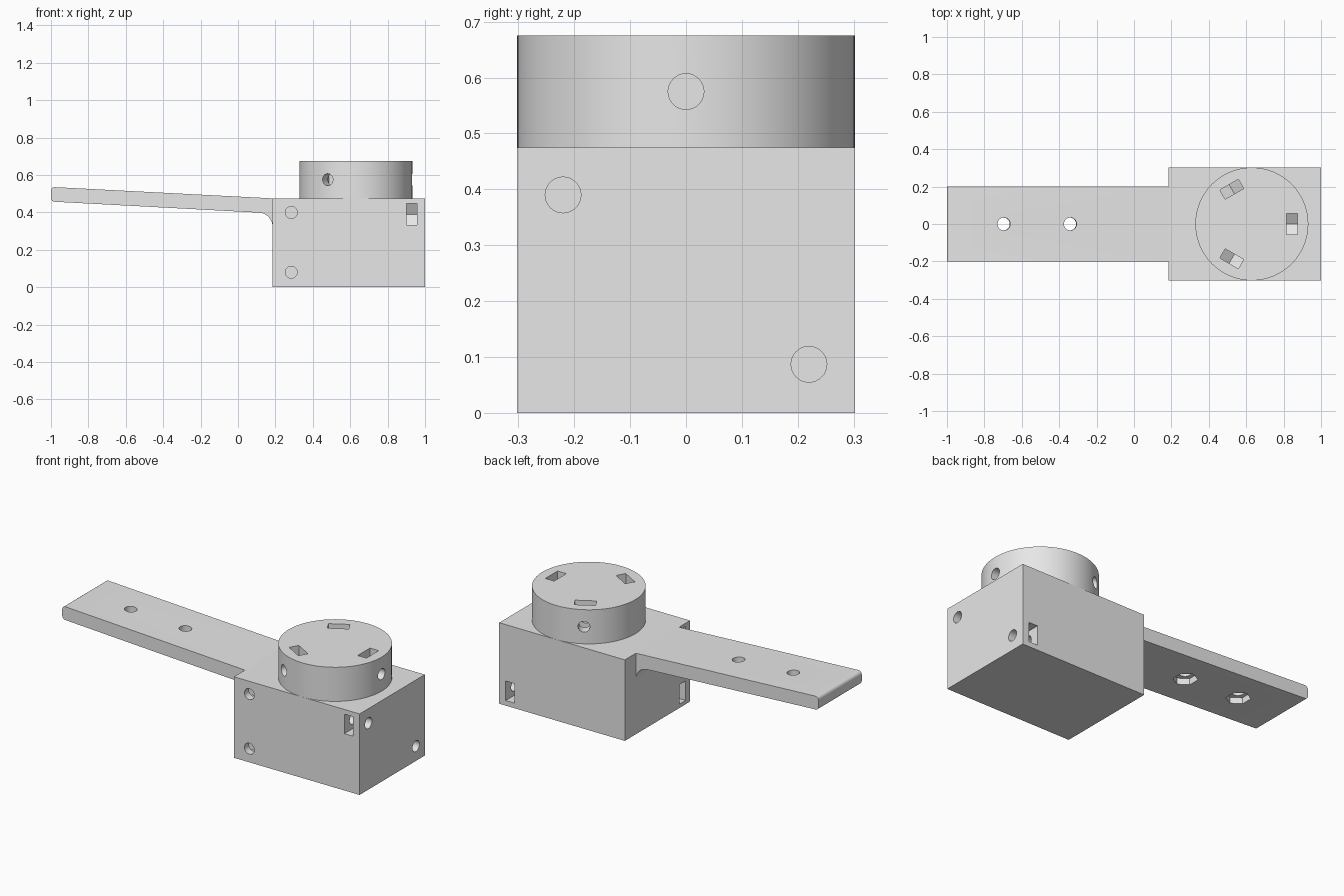
import bpy
import bmesh
from math import sin, cos, pi, radians
from mathutils import Vector

cube = bpy.data.objects.get("Cube")
if cube:
    bpy.data.objects.remove(cube, do_unlink=True)

grey = bpy.data.materials.new("plain_grey")
grey.use_nodes = True
grey.diffuse_color = (0.8, 0.8, 0.8, 1)
grey.node_tree.nodes["Principled BSDF"].inputs["Base Color"].default_value = (0.8, 0.8, 0.8, 1)

X, Y, Z = Vector((1, 0, 0)), Vector((0, 1, 0)), Vector((0, 0, 1))
HALF = 0.302       # half depth of the block, radius of the drum
BLOCK_TOP = 0.475
BLOCK_LEFT = 0.185
SCREW_R = 0.032
NUT_R = 0.066      # corner radius of the nut
NUT_HALF = NUT_R * cos(pi / 6)


def arc(cx, cy, r, start, end, n):
    """Points on an arc, angles in degrees."""
    angles = [radians(start + (end - start) * i / n) for i in range(n + 1)]
    return [(cx + r * cos(a), cy + r * sin(a)) for a in angles]


def ngon(r, n):
    return arc(0, 0, r, 0, 360, n)[:-1]


def prism(name, profile, origin, a, b, c, lo, hi):
    """Profile in the a-b plane, extruded along c from lo to hi."""
    bm = bmesh.new()
    base = [bm.verts.new(origin + a * p + b * q + c * lo) for p, q in profile]
    face = bm.faces.new(base)
    grown = bmesh.ops.extrude_face_region(bm, geom=[face])
    verts = [v for v in grown["geom"] if isinstance(v, bmesh.types.BMVert)]
    bmesh.ops.translate(bm, verts=verts, vec=c * (hi - lo))
    bmesh.ops.recalc_face_normals(bm, faces=bm.faces)
    mesh = bpy.data.meshes.new(name)
    bm.to_mesh(mesh)
    bm.free()
    mesh.materials.append(grey)
    obj = bpy.data.objects.new(name, mesh)
    bpy.context.collection.objects.link(obj)
    return obj


def select(obj):
    bpy.ops.object.select_all(action="DESELECT")
    obj.select_set(True)
    bpy.context.view_layer.objects.active = obj


def cut(target, cutter):
    cutter.hide_render = True
    select(target)
    mod = target.modifiers.new("cut", "BOOLEAN")
    mod.operation = "DIFFERENCE"
    mod.solver = "EXACT"
    mod.object = cutter
    bpy.ops.object.modifier_apply(modifier=mod.name)
    bpy.data.objects.remove(cutter, do_unlink=True)


def nut_trap(target, mouth, axis, opening, reach, inset):
    """Blind screw hole at mouth, facing axis, with a nut slot leading to the opening side."""
    side = axis.cross(opening)
    cut(target, prism("screw_cutter", ngon(SCREW_R, 32), mouth, side, opening, axis, -0.2, 0.05))
    slot = [(0, -NUT_R), (NUT_HALF, -NUT_R / 2), (NUT_HALF, reach),
            (-NUT_HALF, reach), (-NUT_HALF, -NUT_R / 2)]
    cut(target, prism("slot_cutter", slot, mouth, side, opening, axis, -inset - 0.057, -inset))


def finish(obj):
    select(obj)
    bpy.ops.object.shade_smooth_by_angle(angle=radians(30))


# Block with screw holes on the +x end and the front
outline = [(BLOCK_LEFT, -HALF), (1, -HALF), (1, HALF), (BLOCK_LEFT, HALF)]
block = prism("block", outline, Vector(), X, Y, Z, 0, BLOCK_TOP)
for side, z in ((-1, 0.39), (1, 0.087)):
    nut_trap(block, Vector((1, side * 0.22, z)), X, Y * side, 0.15, 0.042)
for z in (0.08, 0.4):
    nut_trap(block, Vector((0.285, -HALF, z)), -Y, -X, 0.15, 0.042)
finish(block)

# Drum with three radial screw holes and slots opening upwards
centre = Vector((0.63, 0, 0.575))
drum = prism("drum", ngon(HALF, 96), centre, X, Y, Z, -0.1, 0.1)
for i in range(3):
    angle = i * 2 * pi / 3
    out = Vector((cos(angle), sin(angle), 0))
    nut_trap(drum, centre + out * HALF, out, Z, 0.15, 0.059)
finish(drum)

# Sloping arm with a rounded tip and a fillet under its root
ROUND = 0.02
profile = [(BLOCK_LEFT, BLOCK_TOP)]
profile += arc(-1 + ROUND, 0.535 - ROUND, ROUND, 87, 180, 6)
profile += arc(-1 + ROUND, 0.457 + ROUND, ROUND, 180, 267, 6)
profile += arc(0.108, 0.322, 0.077, 87, 0, 12)
arm = prism("arm", profile, Vector(), X, Z, Y, -0.2, 0.2)

# Through holes with hexagonal pockets on the underside
tilt = radians(3)
along = Vector((cos(tilt), 0, -sin(tilt)))
up = Vector((sin(tilt), 0, cos(tilt)))
for x in (-0.7, -0.345):
    under = Vector((x, 0, 0.457 - 0.0515 * (x + 1)))
    cut(arm, prism("bolt_cutter", ngon(0.034, 32), under, along, Y, up, -0.1, 0.2))
    cut(arm, prism("hex_cutter", ngon(NUT_R, 6), under, Y, along, up, -0.05, 0.035))
finish(arm)
